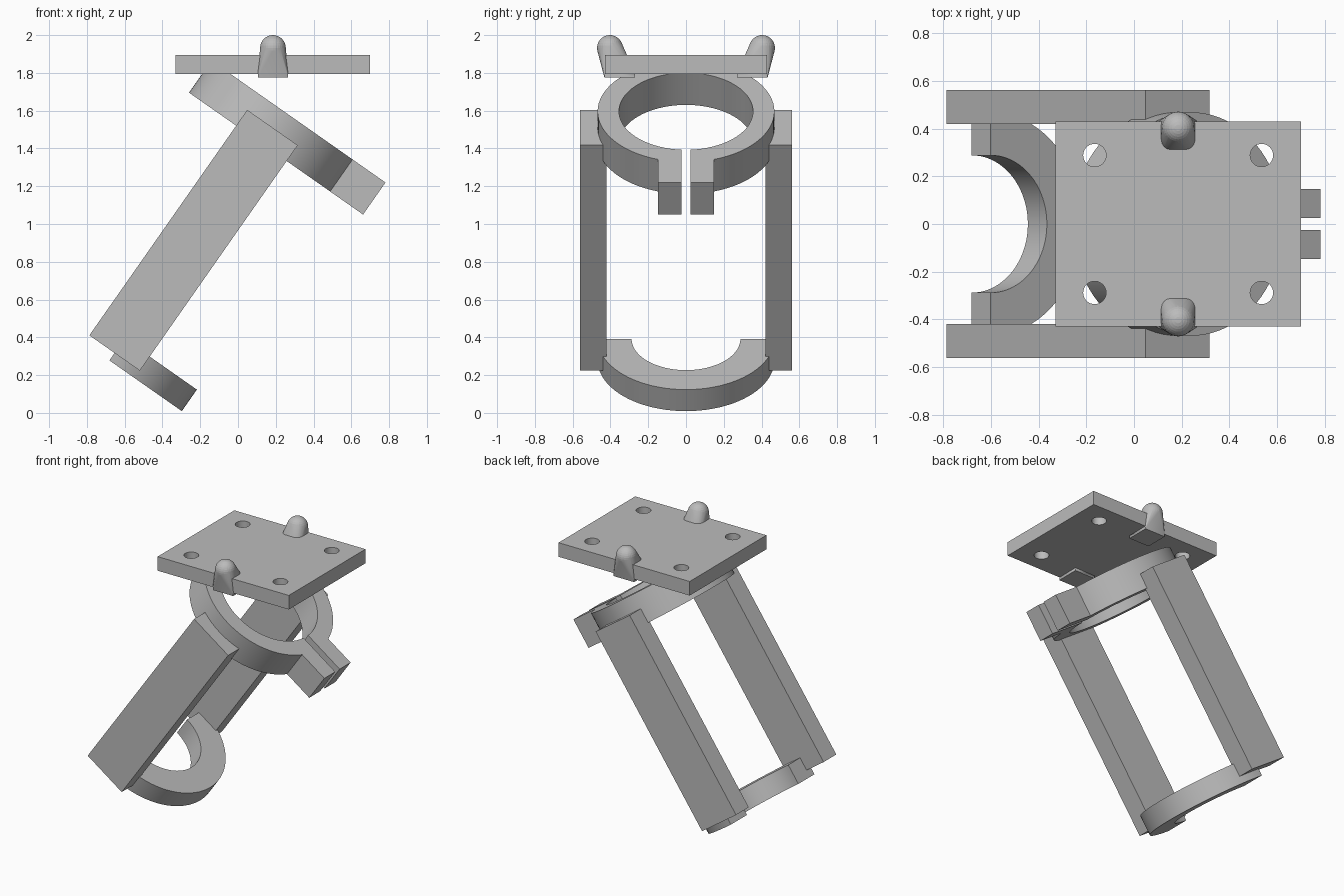
import bpy, bmesh
from math import sin, cos, pi, radians, asin, sqrt
from mathutils import Matrix, Vector

if "Cube" in bpy.data.objects:
    bpy.data.objects.remove(bpy.data.objects["Cube"], do_unlink=True)

grey = bpy.data.materials.new("plain grey")
grey.use_nodes = True
grey.diffuse_color = (0.5, 0.5, 0.5, 1)
grey.node_tree.nodes["Principled BSDF"].inputs["Base Color"].default_value = (0.5, 0.5, 0.5, 1)

TILT = Matrix.Rotation(radians(35), 4, 'Y')   # frame of the leaning holder
FLAT = Matrix.Identity(4)
AXIS = -0.717                                 # ring centre in the leaning frame
OUTER = 0.468


def finish(name, bm, frame):
    bm.transform(frame)
    bmesh.ops.recalc_face_normals(bm, faces=bm.faces)
    mesh = bpy.data.meshes.new(name)
    bm.to_mesh(mesh)
    bm.free()
    mesh.materials.append(grey)
    obj = bpy.data.objects.new(name, mesh)
    bpy.context.collection.objects.link(obj)
    return obj


def prism(name, outline, low, high, frame=FLAT):
    bm = bmesh.new()
    face = bm.faces.new([bm.verts.new((x, y, low)) for x, y in outline])
    top = bmesh.ops.extrude_face_region(bm, geom=[face])["geom"]
    bmesh.ops.translate(bm, vec=(0, 0, high - low),
                        verts=[v for v in top if isinstance(v, bmesh.types.BMVert)])
    return finish(name, bm, frame)


def box(name, x0, x1, y0, y1, z0, z1, frame=FLAT):
    return prism(name, [(x0, y0), (x1, y0), (x1, y1), (x0, y1)], z0, z1, frame)


def arc(radius, start, end, steps):
    angles = [start + (end - start) * i / steps for i in range(steps + 1)]
    return [(AXIS + radius * cos(a), radius * sin(a)) for a in angles]


def drill(obj, radius, frames):
    for frame in frames:
        bm = bmesh.new()
        bmesh.ops.create_cone(bm, cap_ends=True, segments=32, radius1=radius,
                              radius2=radius, depth=0.6)
        cutter = finish("hole_cutter", bm, frame)
        cutter.hide_render = True
        mod = obj.modifiers.new("hole", 'BOOLEAN')
        mod.operation = 'DIFFERENCE'
        mod.solver = 'EXACT'
        mod.object = cutter
        bpy.context.view_layer.objects.active = obj
        bpy.ops.object.modifier_apply(modifier=mod.name)
        bpy.data.objects.remove(cutter, do_unlink=True)


def smooth(obj):
    bpy.ops.object.select_all(action='DESELECT')
    obj.select_set(True)
    bpy.context.view_layer.objects.active = obj
    bpy.ops.object.shade_smooth_by_angle(angle=radians(30))


# Split clamp ring with two bolt tabs
INNER, SLIT, TAB, TAB_END = 0.355, 0.025, 0.147, -0.06
a_in, a_out = asin(SLIT / INNER), asin(TAB / OUTER)
outline = [(TAB_END, SLIT), (TAB_END, TAB)]
outline += arc(OUTER, a_out, 2 * pi - a_out, 72)
outline += [(TAB_END, -TAB), (TAB_END, -SLIT)]
outline += arc(INNER, 2 * pi - a_in, a_in, 72)
clamp = prism("clamp_ring", outline, 1.24, 1.447, TILT)
drill(clamp, 0.05, [TILT @ Matrix.Translation((-0.159, 0, 1.342)) @ Matrix.Rotation(pi / 2, 4, 'X')])
smooth(clamp)

# Half ring at the foot
outline = arc(OUTER, -pi / 2, pi / 2, 40) + arc(0.288, pi / 2, -pi / 2, 40)
smooth(prism("foot_half_ring", outline, -0.163, -0.024, TILT))

# Top plate with four screw holes
plate = box("top_plate", -0.33, 0.70, -0.43, 0.43, 1.795, 1.895)
drill(plate, 0.048, [Matrix.Translation((x, y, 1.85)) for x in (-0.165, 0.535) for y in (-0.288, 0.288)])
smooth(plate)

for side, label in ((1, "back"), (-1, "front")):
    # Long side arm
    y0, y1 = sorted((side * 0.42, side * 0.562))
    box(label + "_arm", -0.88, -0.554, y0, y1, -0.115, 1.342, TILT)

    # Round-tipped peg leaning outward from a square base
    bm = bmesh.new()
    bmesh.ops.create_uvsphere(bm, u_segments=32, v_segments=16, radius=0.068,
                              matrix=Matrix.Translation((0.185, side * 0.403, 1.932)))
    for x in (0.105, 0.265):
        for y in (0.27, 0.432):
            for z in (1.775, 1.797):
                bm.verts.new((x, side * y, z))
    hull = bmesh.ops.convex_hull(bm, input=bm.verts)
    unused = {g for g in hull["geom_interior"] + hull["geom_unused"]
              if isinstance(g, bmesh.types.BMVert)}
    bmesh.ops.delete(bm, geom=list(unused), context='VERTS')
    smooth(finish(label + "_peg", bm, FLAT))
